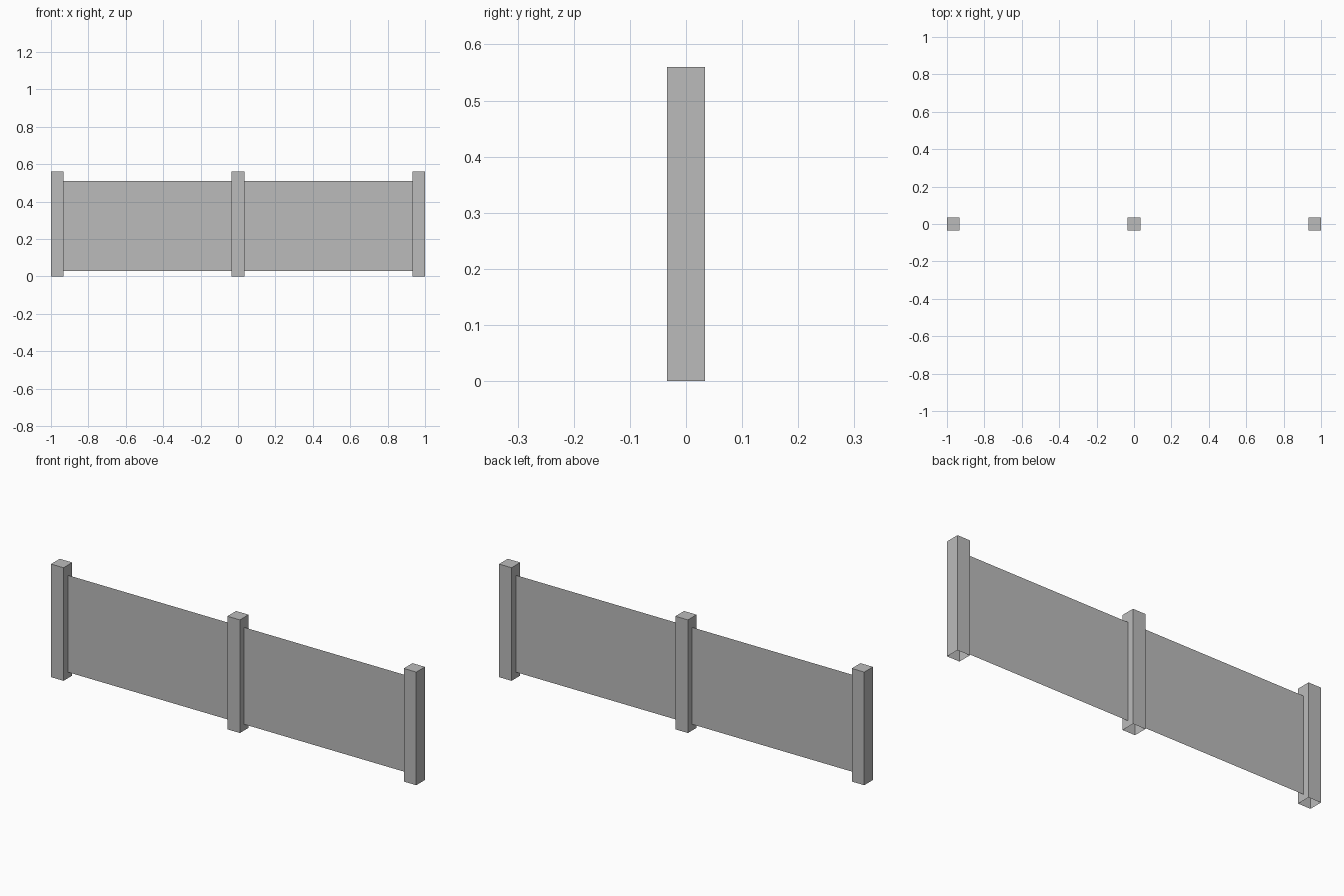
import bpy
import bmesh
from mathutils import Matrix, Vector

cube = bpy.data.objects.get("Cube")
if cube:
    bpy.data.objects.remove(cube, do_unlink=True)

POST_W, POST_H = 0.068, 0.56
PANEL_LOW, PANEL_HIGH = 0.03, 0.51

# One plain grey for the whole fence
grey = bpy.data.materials.new("plain_grey")
grey.use_nodes = True
colour = (0.5, 0.5, 0.5, 1)
grey.diffuse_color = colour
grey.node_tree.nodes["Principled BSDF"].inputs["Base Color"].default_value = colour


def add_object(name, bm, location):
    mesh = bpy.data.meshes.new(name)
    bm.to_mesh(mesh)
    bm.free()
    mesh.materials.append(grey)
    obj = bpy.data.objects.new(name, mesh)
    obj.location = location
    bpy.context.collection.objects.link(obj)


def add_post(name, x):
    """Square hollow post, open underneath."""
    bm = bmesh.new()
    bmesh.ops.create_cube(bm, size=1, matrix=Matrix.Diagonal((POST_W, POST_W, POST_H, 1)))
    bottom = [f for f in bm.faces if f.normal.z < -0.5]
    bmesh.ops.delete(bm, geom=bottom, context='FACES_ONLY')
    add_object(name, bm, (x, 0, POST_H / 2))


def add_panel(name, x, width):
    """Flat upright sheet without thickness."""
    bm = bmesh.new()
    height = PANEL_HIGH - PANEL_LOW
    corners = [(-1, -1), (1, -1), (1, 1), (-1, 1)]
    bm.faces.new([bm.verts.new(Vector((a * width / 2, 0, b * height / 2))) for a, b in corners])
    add_object(name, bm, (x, 0, (PANEL_LOW + PANEL_HIGH) / 2))


# Posts at both ends and the middle
end_x = 1 - POST_W / 2
add_post("middle_post", 0)
for side, sign in (("left", 1), ("right", -1)):
    add_post(side + "_post", sign * end_x)
    # Panel spanning the gap between two posts
    add_panel(side + "_panel", sign * end_x / 2, end_x - POST_W)
